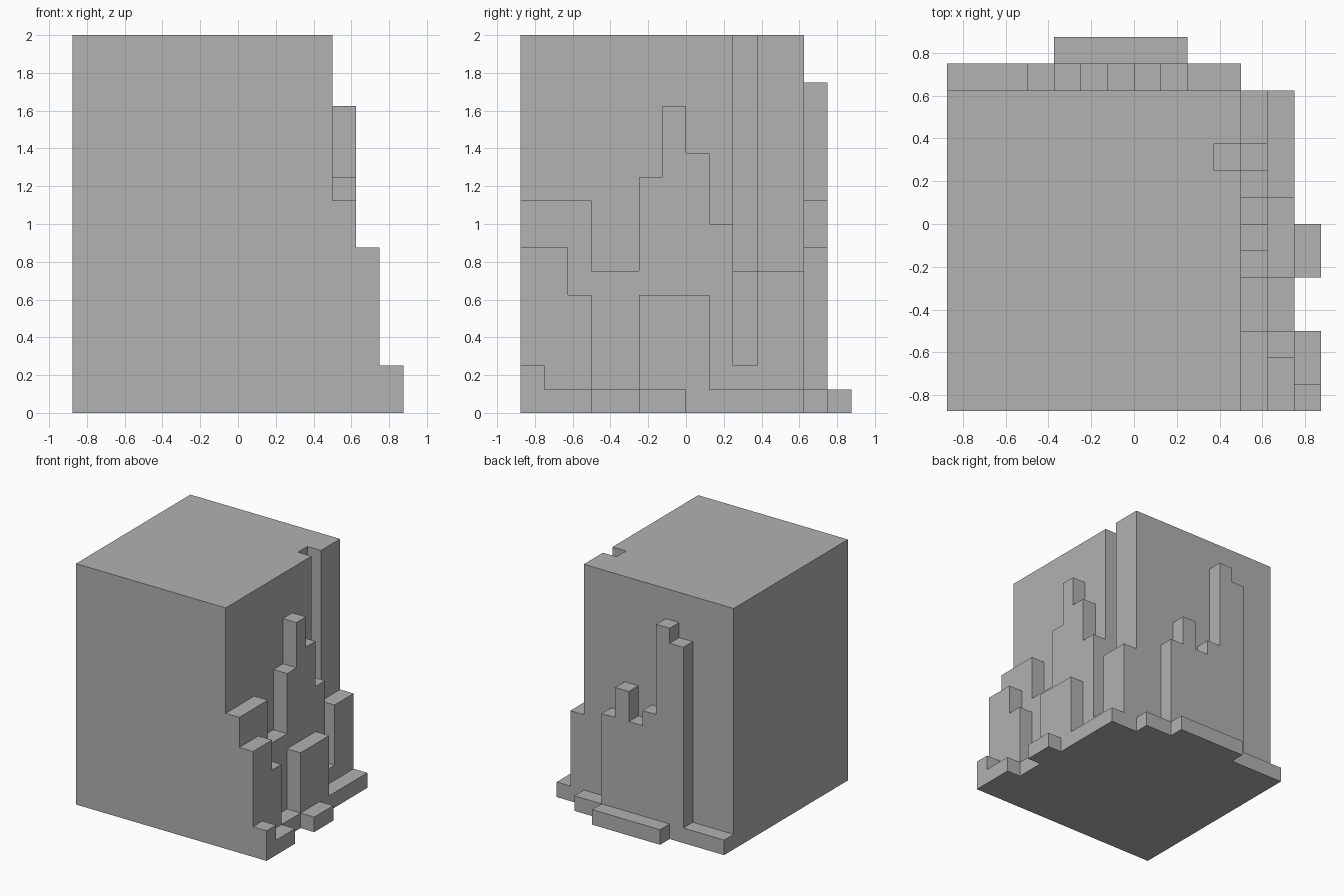
import bpy
import bmesh
import math
from mathutils import Vector

if "Cube" in bpy.data.objects:
    bpy.data.objects.remove(bpy.data.objects["Cube"], do_unlink=True)

UNIT = 0.125          # size of one step
HALF = 7              # half the footprint, in steps

stone = bpy.data.materials.new("plain_grey")
stone.use_nodes = True
grey = (0.445, 0.445, 0.445, 1.0)
stone.diffuse_color = grey
stone.node_tree.nodes["Principled BSDF"].inputs["Base Color"].default_value = grey


def steps(runs):
    """Expand (count, height) runs to one height per step."""
    return [h for count, h in runs for _ in range(count)]


def side_row(i, runs):
    return {(i, j): h for j, h in enumerate(steps(runs)) if h}


def back_row(j, runs):
    return {(i, j): h for i, h in enumerate(steps(runs)) if h}


# Main block with a notch near its back corner
main = {(i, j): 16 for i in range(11) for j in range(12)}
main[10, 9] = 6

# Stepped layers leaning on the left side and the back
parts = {
    "main_block": main,
    "left_inner_steps": side_row(11, [(3, 9), (2, 6), (1, 10), (1, 13), (1, 11),
                                      (1, 8), (1, 2), (2, 6)]),
    "left_outer_steps": side_row(12, [(2, 7), (1, 5), (2, 1), (3, 5), (4, 1)]),
    "left_foot": side_row(13, [(1, 2), (2, 1), (2, 0), (2, 1)]),
    "back_steps": back_row(12, [(3, 1), (1, 13), (1, 14), (1, 8), (1, 7), (1, 9),
                                (1, 7), (2, 1)]),
    "back_foot": back_row(13, [(4, 0), (5, 1)]),
}
solid = {(i, j, k) for cells in parts.values()
         for (i, j), h in cells.items() for k in range(h)}


def add_exposed_faces(bm, cell):
    """Add the sides of one cell that touch open air."""
    centre = Vector(cell) + Vector((0.5, 0.5, 0.5))
    for axis in range(3):
        for sign in (-1, 1):
            n, u = Vector(), Vector()
            n[axis] = sign
            u[(axis + 1) % 3] = 1
            if tuple(int(c) for c in Vector(cell) + n) in solid:
                continue
            v = n.cross(u)
            corners = [centre + (n + a * u + b * v) / 2
                       for a, b in ((-1, -1), (1, -1), (1, 1), (-1, 1))]
            bm.faces.new([bm.verts.new((p - Vector((HALF, HALF, 0))) * UNIT)
                          for p in corners])


def build(name, cells):
    bm = bmesh.new()
    for (i, j), h in cells.items():
        for k in range(h):
            add_exposed_faces(bm, (i, j, k))
    # Weld the shell and merge flat areas into single faces
    bmesh.ops.remove_doubles(bm, verts=bm.verts, dist=UNIT / 100)
    bmesh.ops.dissolve_limit(bm, angle_limit=math.radians(1),
                             verts=bm.verts, edges=bm.edges)
    mesh = bpy.data.meshes.new(name)
    bm.to_mesh(mesh)
    bm.free()
    mesh.materials.append(stone)
    bpy.context.collection.objects.link(bpy.data.objects.new(name, mesh))


for name, cells in parts.items():
    build(name, cells)
